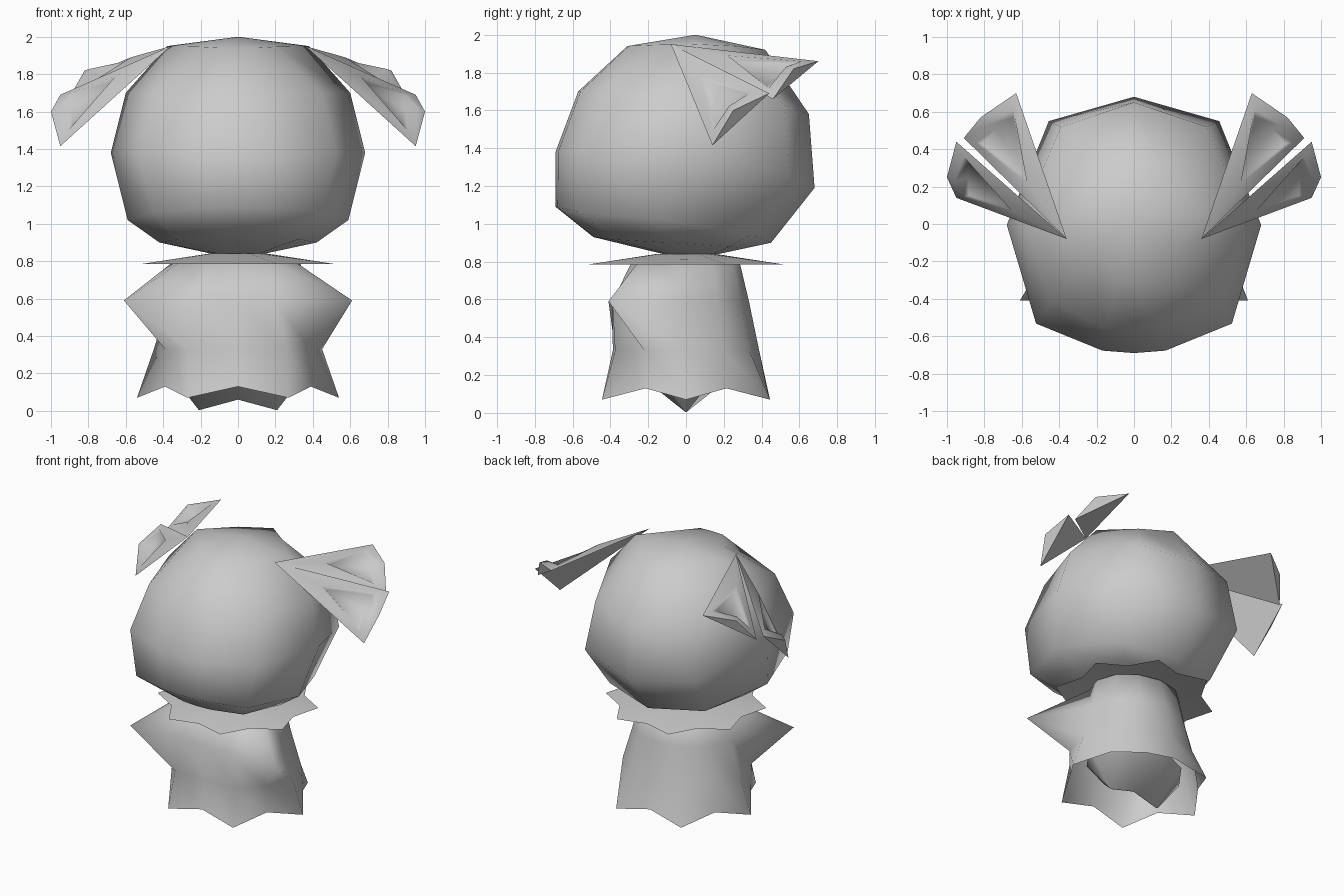
import bpy, bmesh, math
from mathutils import Vector

cube = bpy.data.objects.get("Cube")
if cube:
    bpy.data.objects.remove(cube)

GREY = (0.6, 0.6, 0.6, 1)
grey = bpy.data.materials.new("plain_grey")
grey.use_nodes = True
grey.diffuse_color = GREY
grey.node_tree.nodes["Principled BSDF"].inputs["Base Color"].default_value = GREY


def make(name, rings, start=None, end=None, angle=180):
    """Loft closed rings of points; start / end are a pole point, 'fill' or None."""
    bm = bmesh.new()
    loops = [[bm.verts.new(p) for p in ring] for ring in rings]
    n = len(loops[0])
    for a, b in zip(loops, loops[1:]):
        for i in range(n):
            j = (i + 1) % n
            bm.faces.new((a[i], a[j], b[j], b[i]))
    for cap, loop in ((start, loops[0]), (end, loops[-1])):
        if cap == "fill":
            bm.faces.new(loop)
        elif cap:
            pole = bm.verts.new(cap)
            for i in range(n):
                bm.faces.new((loop[i], loop[(i + 1) % n], pole))
    bmesh.ops.remove_doubles(bm, verts=bm.verts, dist=.0005)
    bmesh.ops.recalc_face_normals(bm, faces=bm.faces)
    mesh = bpy.data.meshes.new(name)
    bm.to_mesh(mesh)
    bm.free()
    mesh.materials.append(grey)
    mesh.shade_smooth()
    if angle < 180:
        mesh.set_sharp_from_angle(angle=math.radians(angle))
    obj = bpy.data.objects.new(name, mesh)
    bpy.context.collection.objects.link(obj)


def polar(r, degrees, z, squash=1):
    a = math.radians(degrees)
    return Vector((r * math.cos(a), r * squash * math.sin(a), z))


# Head: boxy outline, rings tilted between front, side and back heights
half = [(0, -1), (.25, -.98), (.77, -.77), (1, 0), (.67, .81), (0, 1)]
outline = half + [(-u, v) for u, v in half[-2:0:-1]]


def head_ring(rx, front, back, zf, zs, zb, corner=1):
    mid, ry = (front + back) / 2, (back - front) / 2
    ring = []
    for u, v in outline:
        if abs(u) > .5 and abs(v) > .5:
            u, v = u * corner, v * corner
        ring.append((rx * u, mid + ry * v, zs + ((zf if v < 0 else zb) - zs) * v * v))
    return ring


make("head", [
    head_ring(.38, -.31, .42, 1.94, 1.95, 1.92, .72),
    head_ring(.60, -.57, .65, 1.70, 1.70, 1.58, .97),
    head_ring(.68, -.69, .68, 1.38, 1.38, 1.19),
    head_ring(.59, -.69, .45, 1.09, 1.02, .90),
    head_ring(.42, -.49, .31, .93, .90, .87),
    head_ring(.14, -.12, .17, .84, .84, .84),
], start=(0, .05, 2), end="fill")

# Collar: shallow eight-pointed star, a point either side of the middle
tips = range(16)
make("collar", [
    [polar(.16, 22.5 * k, .84) for k in tips],
    [polar(.56 if k % 2 else .46, 22.5 * k, .785) for k in tips],
], start="fill", angle=40)

# Body: twelve-sided gown with pointed arms, flat front and a six-pointed hem
steps = range(12)
arms = [polar(.37, 30 * k, .59, .9) for k in steps]
waist = [polar(.45, 30 * k, .33, .86) for k in steps]
for k, sx in ((11, 1), (7, -1)):
    arms[k] = Vector((sx * .61, -.41, .59))
    waist[k] = Vector((sx * .39, -.22, .33))
for k, sx in ((10, 1), (8, -1)):
    waist[k] = Vector((sx * .26, -.375, .33))
for k in (8, 9, 10):
    arms[k].y = -.39
make("body", [
    [polar(.33, 30 * k, .81, .85) for k in steps],
    arms,
    waist,
    [polar(.45, 30 * k, .13, .95) if k % 2 else
     polar(.54, 30 * k, .07, .95) for k in steps],
], start="fill")

# Underside: wedge inside the hem ending in two small points
ridge = [(.21, -.005, .005), (.21, -.005, .005), (0, -.005, .06), (-.21, -.005, .005)]
make("underside", [
    [polar(.40 if k % 2 == 0 else .36, 45 * k, .25, .78) for k in range(8)],
    [(.21, 0, .005), (.20, .005, .006), (0, .005, .06), (-.20, .005, .006),
     (-.21, 0, .005), (-.20, -.005, .006), (0, -.005, .06), (.20, -.005, .006)],
], start="fill", end="fill", angle=70)


# Head fans: folded triangles with a sunken inner panel
def fan(name, side, p, m, q):
    tip, p, m, q = (Vector(v) for v in ((.36, -.08, 1.95), p, m, q))
    normal = (p - tip).cross(q - tip).normalized()
    centre = tip.lerp(m, .7)
    outer = [tip, p, m, q]
    rim = [v.lerp(centre, t) for v, t in zip(outer, (.66, .28, .22, .28))]
    floor = [v.lerp(centre, .17) for v in rim]
    floor = [v - normal * ((v - tip).dot(normal) - .008) for v in floor]
    back = [tip, p, (p + q) / 2, q]
    rings = [[(side * v.x, v.y, v.z) for v in ring]
             for ring in (back, outer, rim, floor)]
    make(name, rings, start="fill", end="fill", angle=80)


for side, label in ((1, "left"), (-1, "right")):
    fan(label + "_lower_fan", side, (.95, .14, 1.415), (1, .25, 1.60), (.95, .44, 1.69))
    fan(label + "_upper_fan", side, (.91, .46, 1.66), (.82, .57, 1.82), (.63, .70, 1.86))
